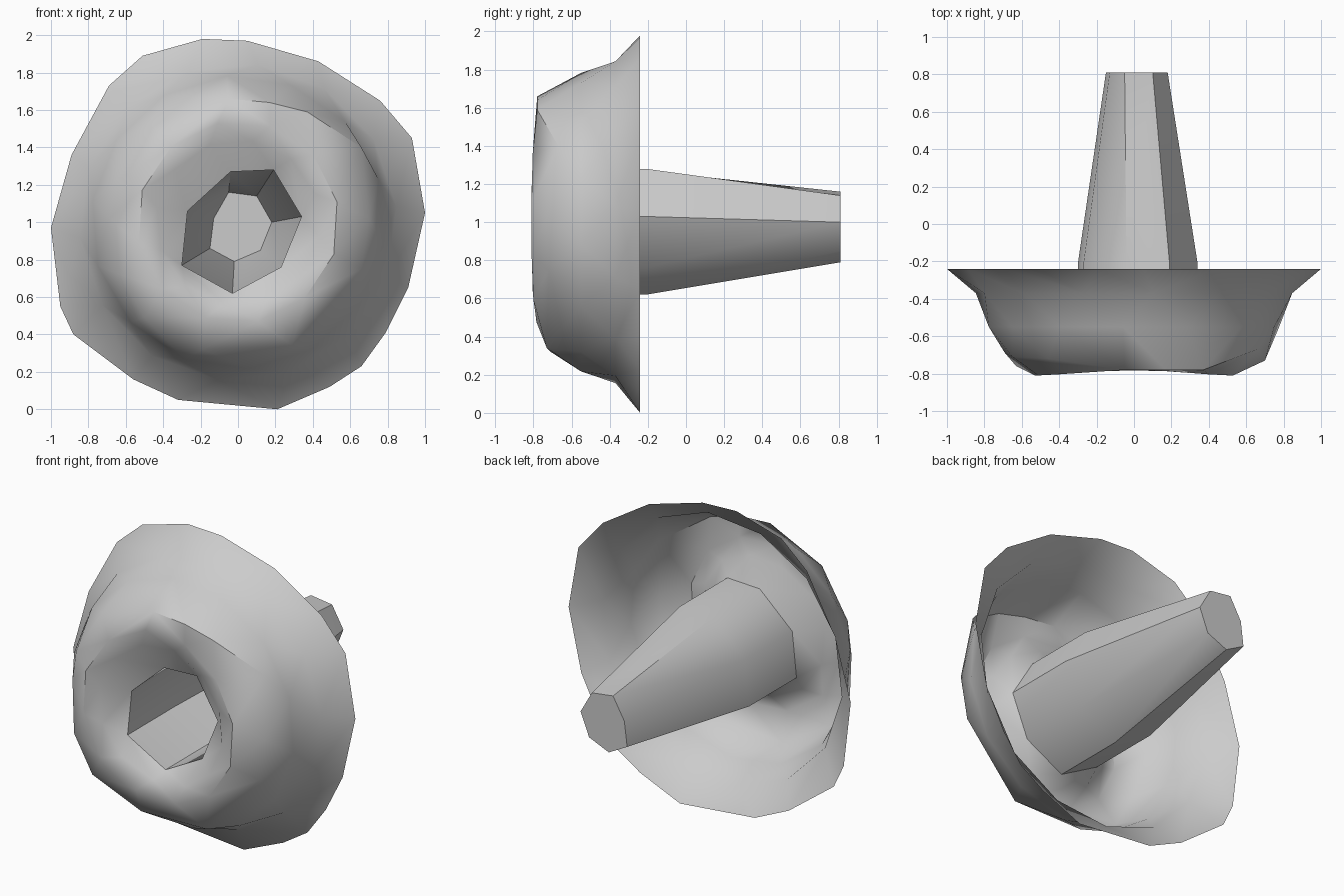
import bpy, bmesh, math
from math import sin, cos, pi, atan2

if "Cube" in bpy.data.objects:
    bpy.data.objects.remove(bpy.data.objects["Cube"])


def angle(p):
    return atan2(p[2] - 1, p[0]) % (2 * pi)


def outline(pairs, y):
    return [(x, y, z) for x, z in pairs]


def circle(n, r, y, phase=0.0, wobble=0.0, cx=0.0, cz=1.0):
    pts = []
    for i in range(n):
        a = 2 * pi * i / n + phase
        pts.append((cx + r * cos(a), y + wobble * abs(sin(a)) ** 4 * 1.0, cz + r * sin(a)))
    return pts


def stitch(bm, a, b):
    """Join two closed rings of different point counts, walking by angle."""
    na, nb, i, j = len(a), len(b), 0, 0
    ang = lambda ring, k: angle(ring[k % len(ring)].co) + 2 * pi * (k // len(ring))
    while i < na or j < nb:
        if j >= nb or (i < na and ang(a, i + 1) <= ang(b, j + 1)):
            tri = (a[i % na], a[(i + 1) % na], b[j % nb])
            i += 1
        else:
            tri = (a[i % na], b[(j + 1) % nb], b[j % nb])
            j += 1
        bm.faces.new(tri)


def loft(name, rings, cap=False):
    bm = bmesh.new()
    loops = [[bm.verts.new(p) for p in sorted(r, key=angle)] for r in rings]
    for a, b in zip(loops, loops[1:]):
        stitch(bm, a, b)
    if cap:
        bm.faces.new(loops[-1])
    bmesh.ops.recalc_face_normals(bm, faces=bm.faces)
    me = bpy.data.meshes.new(name)
    bm.to_mesh(me)
    bm.free()
    ob = bpy.data.objects.new(name, me)
    bpy.context.collection.objects.link(ob)
    bpy.context.view_layer.objects.active = ob
    ob.select_set(True)
    bpy.ops.object.shade_smooth_by_angle(angle=math.radians(42))
    ob.select_set(False)


# Outer rim outline (x, z)
rim = outline([(-.19, 1.98), (.05, 1.97), (.43, 1.86), (.76, 1.65), (.93, 1.45),
               (1, 1.05), (.91, .65), (.79, .41), (.66, .23), (.49, .12),
               (.21, 0), (-.32, .05), (-.56, .16), (-.88, .40), (-.95, .55),
               (-1, .97), (-.89, 1.36), (-.69, 1.73), (-.51, 1.89)], -.24)
# Front crease of the bowl (x, y, z)
crease = [(-.46, -.72, 1.52), (-.05, -.78, 1.66), (.17, -.78, 1.64), (.37, -.78, 1.59),
          (.66, -.67, 1.40), (.70, -.73, 1.02), (.66, -.72, .75), (.29, -.73, .34),
          (-.19, -.71, .32), (-.50, -.76, .49), (-.63, -.76, .72), (-.69, -.69, 1.02),
          (-.65, -.71, 1.22)]
# Seven-sided throat and stem tip
throat = [(-.04, 1.27), (.19, 1.28), (.34, 1.03), (.23, .76), (-.03, .62), (-.30, .77), (-.27, 1.06)]
tip = [(-.05, 1.16), (.10, 1.14), (.18, 1.0), (.12, .85), (-.02, .79), (-.15, .86), (-.13, 1.02)]

# Bowl: rim, sides, crest, and crater wall down to the throat
loft("bowl", [rim,
              circle(14, .85, -.37, .1),
              circle(14, .785, -.55, .3),
              crease,
              circle(12, .54, -.81, .2, .03),
              circle(12, .44, -.78, .35, .03),
              outline(throat, -.69)])

# Stem: straight inside the bowl, then tapering to a closed tip
loft("stem", [outline(throat, -.69), outline(throat, -.21), outline(tip, .81)], cap=True)
